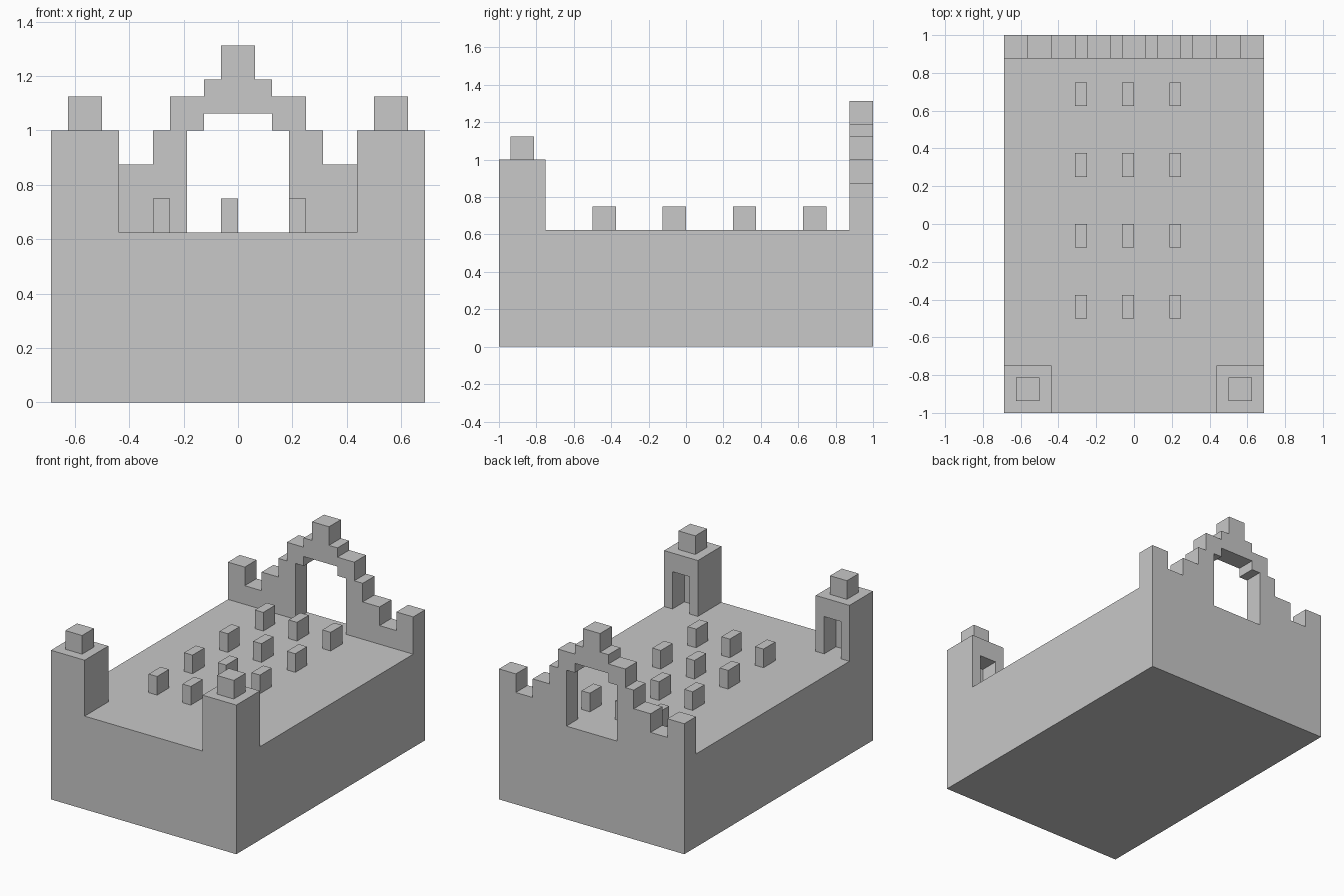
import bpy
import bmesh
from mathutils import Vector

if "Cube" in bpy.data.objects:
    bpy.data.objects.remove(bpy.data.objects["Cube"], do_unlink=True)

U = 1 / 16  # every part sits on this module

stone = bpy.data.materials.new("grey stone")
stone.use_nodes = True
grey = (0.58, 0.58, 0.58, 1)
stone.diffuse_color = grey
stone.node_tree.nodes["Principled BSDF"].inputs["Base Color"].default_value = grey


def prism(name, outline, direction):
    """Extrude a closed flat outline along a direction, both in modules."""
    bm = bmesh.new()
    face = bm.faces.new([bm.verts.new(Vector(p) * U) for p in outline])
    result = bmesh.ops.extrude_face_region(bm, geom=[face], use_keep_orig=True)
    moved = [g for g in result["geom"] if isinstance(g, bmesh.types.BMVert)]
    bmesh.ops.translate(bm, verts=moved, vec=Vector(direction) * U)
    bmesh.ops.recalc_face_normals(bm, faces=bm.faces)
    mesh = bpy.data.meshes.new(name)
    bm.to_mesh(mesh)
    bm.free()
    mesh.materials.append(stone)
    obj = bpy.data.objects.new(name, mesh)
    bpy.context.collection.objects.link(obj)
    return obj


def box(name, x0, x1, y0, y1, z0, z1):
    plan = [(x0, y0, z0), (x1, y0, z0), (x1, y1, z0), (x0, y1, z0)]
    return prism(name, plan, (0, 0, z1 - z0))


FLOOR = 10

# Solid base block
box("base", -11, 11, -16, 16, 0, FLOOR)

# Front corner towers, each with a doorway niche at the back and a cap block
niche_plan = [(7, -16), (11, -16), (11, -12), (10, -12),
              (10, -14), (8, -14), (8, -12), (7, -12)]
for side, s in (("right", -1), ("left", 1)):
    prism(side + "_tower_walls", [(s * x, y, FLOOR) for x, y in niche_plan], (0, 0, 4))
    box(side + "_tower_head", *sorted((s * 7, s * 11)), -16, -12, 14, 16)
    box(side + "_tower_cap", *sorted((s * 8, s * 10)), -15, -13, 16, 18)

# Stepped gable wall with a stepped archway, mirrored about its centre
steps = [(1, 21), (2, 19), (4, 18), (5, 16), (7, 14), (9, 12), (11, 14)]
half = []
for i, (x, z) in enumerate(steps):
    if i:
        half.append((steps[i - 1][0], z))
    half.append((x, z))
half += [(11, FLOOR), (3, FLOOR), (3, 16), (2, 16), (2, 17)]
outline = half + [(-x, z) for x, z in reversed(half)]
prism("gable_wall", [(x, 14, z) for x, z in outline], (0, 2, 0))

# Rows of small standing blocks
for row, y in enumerate(range(-8, 11, 6)):
    for col, x in enumerate(range(-5, 4, 4)):
        box(f"block_{row + 1}_{col + 1}", x, x + 1, y, y + 2, FLOOR, 12)
